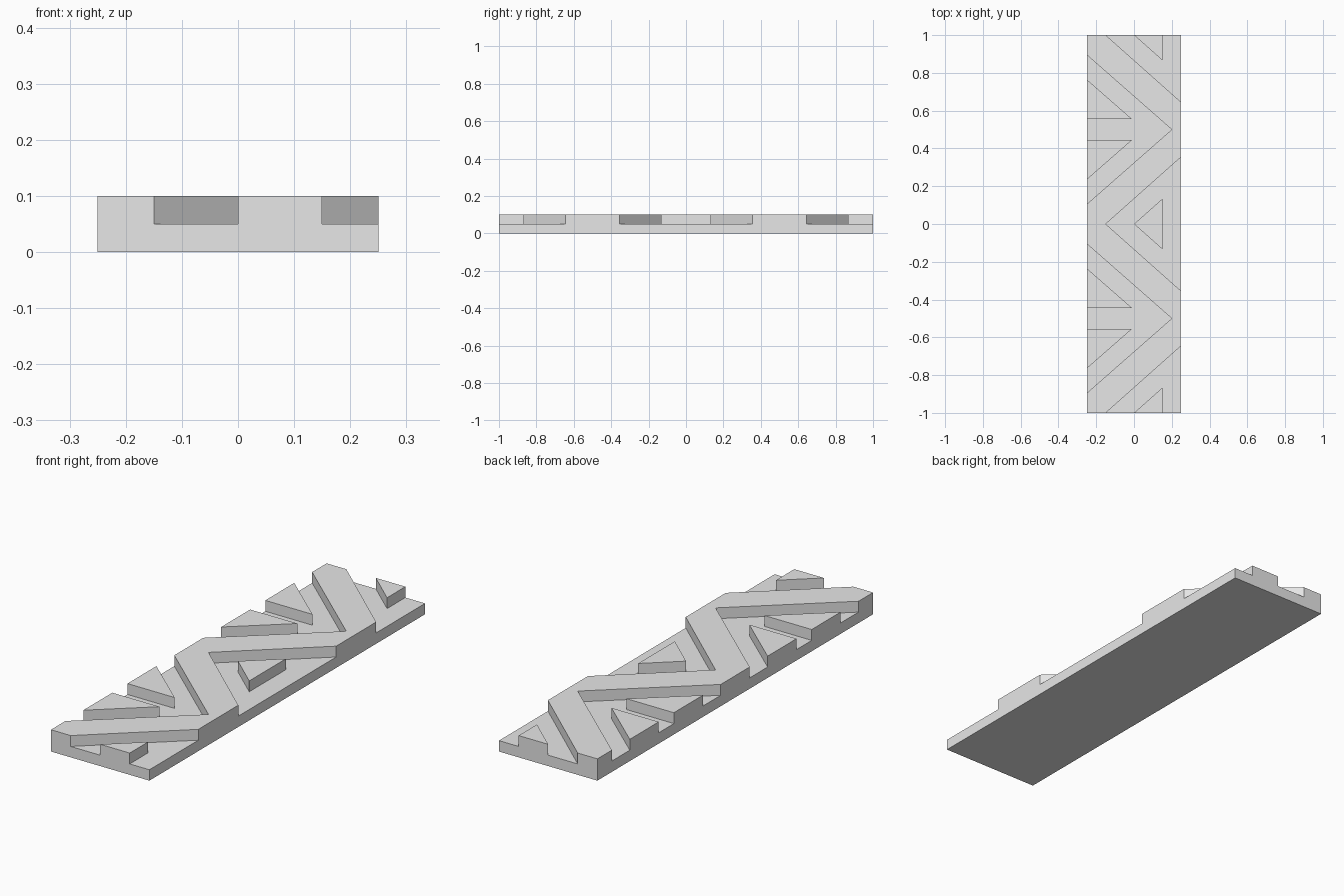
import bpy, bmesh

if "Cube" in bpy.data.objects:
    bpy.data.objects.remove(bpy.data.objects["Cube"])

BASE, TOP = 0.05, 0.10   # slab thickness, top of raised pattern
W = 0.25                 # half width

grey = bpy.data.materials.new("plain grey")
grey.diffuse_color = (0.8, 0.8, 0.8, 1)
grey.use_nodes = True
grey.node_tree.nodes["Principled BSDF"].inputs["Base Color"].default_value = grey.diffuse_color


def prism(name, outline, z0, z1):
    """Extrude a flat outline from z0 to z1."""
    bm = bmesh.new()
    face = bm.faces.new([bm.verts.new((x, y, z0)) for x, y in outline])
    new = bmesh.ops.extrude_face_region(bm, geom=[face], use_keep_orig=True)["geom"]
    up = [v for v in new if isinstance(v, bmesh.types.BMVert)]
    bmesh.ops.translate(bm, verts=up, vec=(0, 0, z1 - z0))
    bmesh.ops.recalc_face_normals(bm, faces=bm.faces)
    mesh = bpy.data.meshes.new(name)
    bm.to_mesh(mesh)
    bm.free()
    mesh.materials.append(grey)
    obj = bpy.data.objects.new(name, mesh)
    bpy.context.collection.objects.link(obj)
    return obj


# Base slab
prism("base_slab", [(-W, -1), (W, -1), (W, 1), (-W, 1)], 0, BASE)

# Raised zigzag band: one half of each border, mirrored in y
right_edge = [(-0.15, 0), (W, 0.355), (W, 0.645), (-0.15, 1)]
left_edge = [(-W, 1), (-W, 0.895), (0.2, 0.5), (-W, 0.105)]
half = right_edge + left_edge
band = half + [(x, -y) for x, y in reversed(half[1:])]
prism("zigzag_band", band, BASE, TOP)

# Split triangles on the left edge, a pair inside each bend
for cy in (-0.5, 0.5):
    for s in (-1, 1):
        prism("left_triangle",
              [(-W, cy + s * 0.055), (-0.01, cy + s * 0.055), (-W, cy + s * 0.265)],
              BASE, TOP)

# Triangle in the middle bend and half triangles at both ends
prism("middle_triangle", [(0, 0), (0.15, -0.133), (0.15, 0.133)], BASE, TOP)
for s in (-1, 1):
    prism("end_triangle", [(0, s), (0.15, s), (0.15, s * 0.867)], BASE, TOP)
